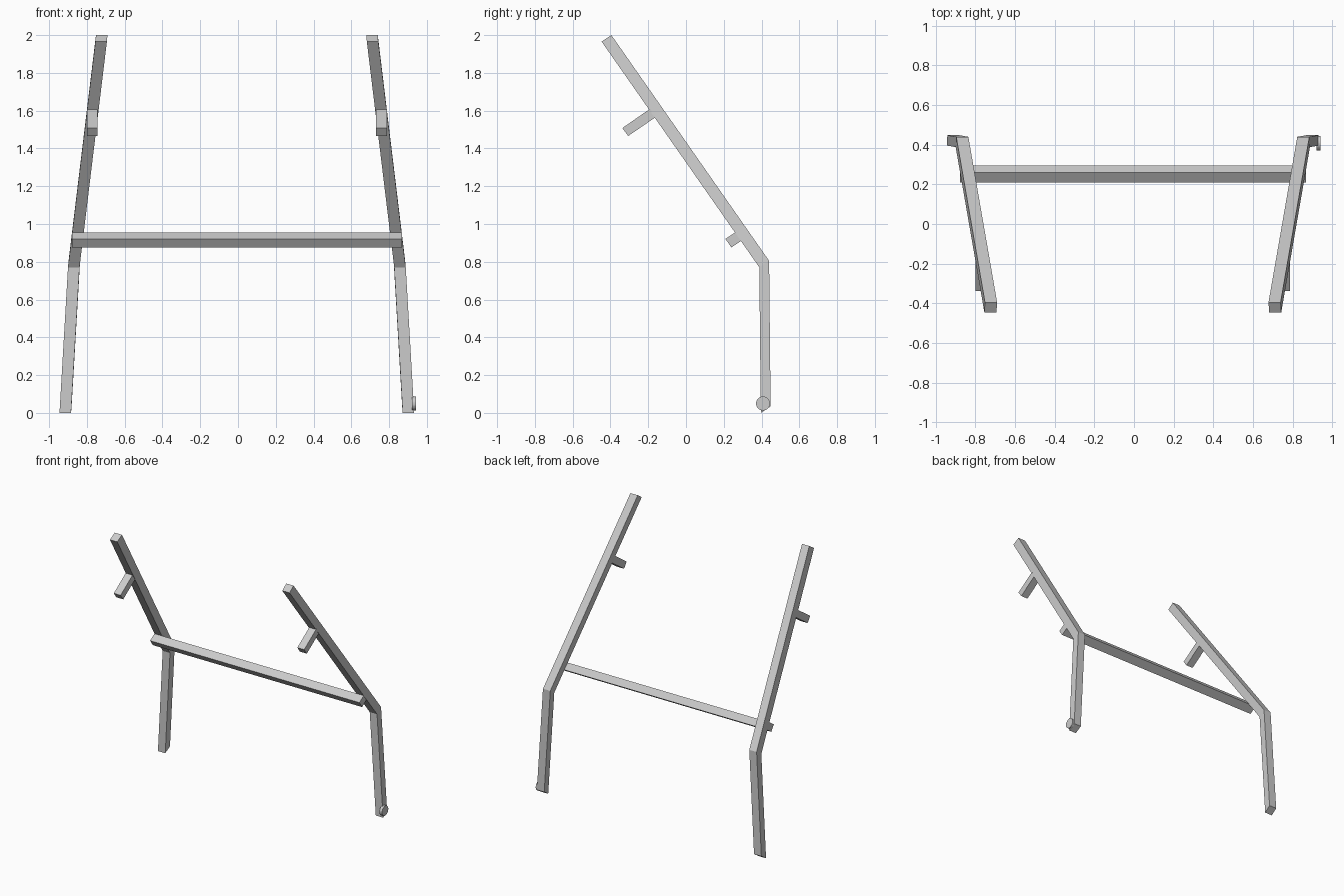
import bpy, bmesh
from mathutils import Vector, Matrix

if "Cube" in bpy.data.objects:
    bpy.data.objects.remove(bpy.data.objects["Cube"])

MID = -0.006  # symmetry plane of the frame


def loft(name, rings, mirrored=False):
    """Skin a row of matching four-sided rings and cap both ends."""
    bm = bmesh.new()
    loops = []
    for ring in rings:
        pts = [Vector(p) for p in ring]
        if mirrored:
            for p in pts:
                p.x = 2 * MID - p.x
        loops.append([bm.verts.new(p) for p in pts])
    for a, b in zip(loops, loops[1:]):
        for i in range(4):
            j = (i + 1) % 4
            bm.faces.new((a[i], a[j], b[j], b[i]))
    bm.faces.new(loops[0])
    bm.faces.new(loops[-1])
    bmesh.ops.recalc_face_normals(bm, faces=bm.faces)
    mesh = bpy.data.meshes.new(name)
    bm.to_mesh(mesh)
    bm.free()
    obj = bpy.data.objects.new(name, mesh)
    bpy.context.collection.objects.link(obj)
    return obj


def slab(name, profile, x0, x1, mirrored=False):
    """Extrude a y-z profile along x."""
    return loft(name, [[(x, y, z) for y, z in profile] for x in (x0, x1)], mirrored)


# Bent post: the same tilted section moved along foot, bend and tip
across = Vector((0.061, 0, 0))
depth = Vector((0.003, 0.052, 0.034))
path = [(-0.945, 0.396, 0.0), (-0.900, 0.388, 0.771), (-0.755, -0.447, 1.966)]
post_rings = []
for p in path:
    p = Vector(p)
    post_rings.append([p, p + across, p + across + depth, p + depth])

peg_profile = [(-0.337, 1.508), (-0.306, 1.466), (-0.160, 1.566), (-0.190, 1.610)]

for side, flip in (("left", False), ("right", True)):
    loft(side + "_post", post_rings, flip)
    slab(side + "_peg", peg_profile, -0.800, -0.743, flip)

# Crossbar lying on the front of the posts
bar_profile = [(0.209, 0.921), (0.240, 0.876), (0.294, 0.912), (0.260, 0.955)]
slab("crossbar", bar_profile, -0.879, 0.867)

# Small round cap outside the right foot
bm = bmesh.new()
bmesh.ops.create_cone(bm, cap_ends=True, segments=32, radius1=0.037, radius2=0.037,
                      depth=0.022,
                      matrix=Matrix.Translation((0.931, 0.408, 0.05)) @ Matrix.Rotation(1.5707963, 4, 'Y'))
mesh = bpy.data.meshes.new("foot_cap")
bm.to_mesh(mesh)
bm.free()
cap = bpy.data.objects.new("foot_cap", mesh)
bpy.context.collection.objects.link(cap)
